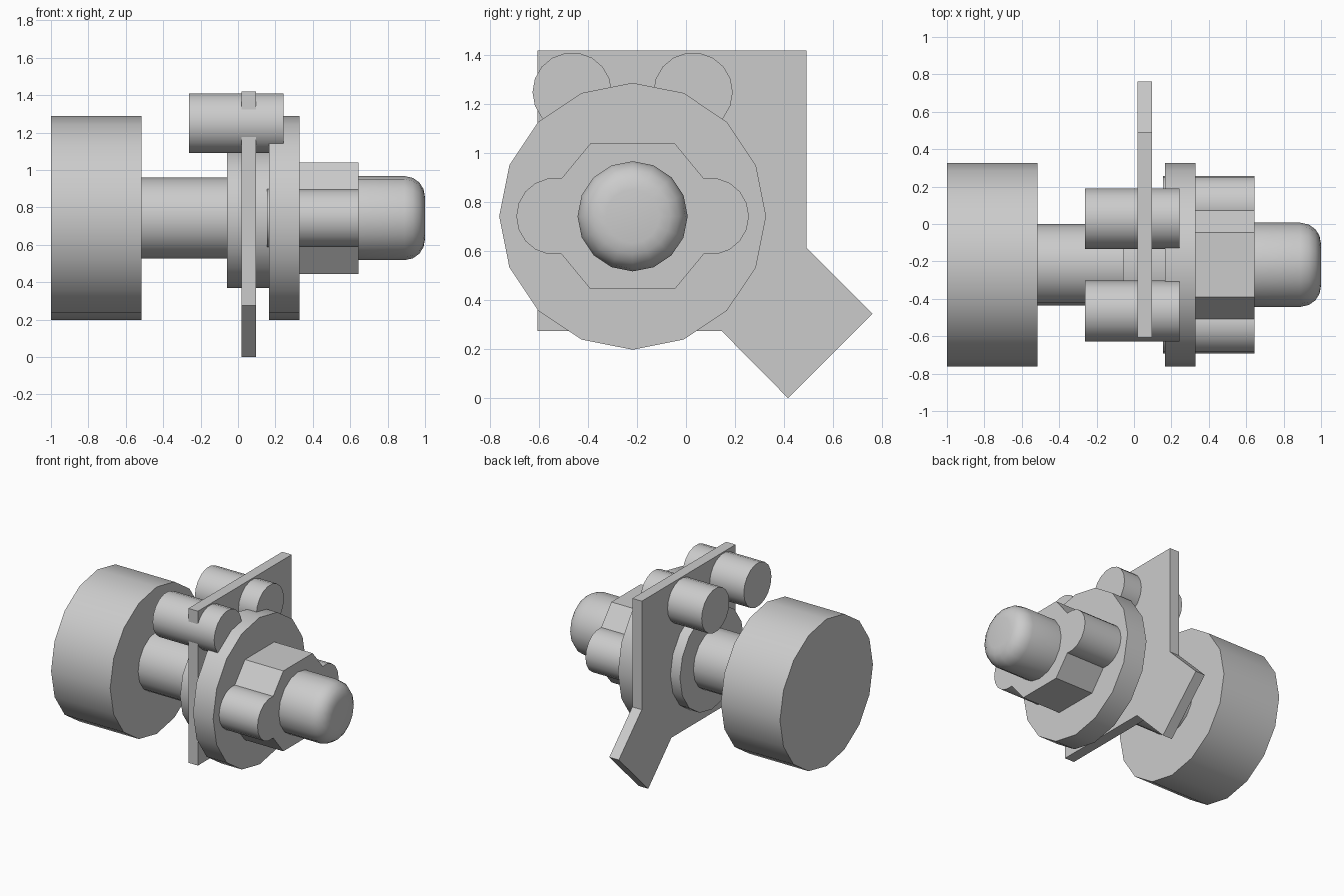
import bpy, bmesh, math
from mathutils import Vector

cube = bpy.data.objects.get("Cube")
if cube:
    bpy.data.objects.remove(cube, do_unlink=True)

grey = bpy.data.materials.new("light grey")
grey.use_nodes = True
colour = (0.6, 0.6, 0.6, 1)
grey.diffuse_color = colour
grey.node_tree.nodes["Principled BSDF"].inputs["Base Color"].default_value = colour

AXIS_Y, AXIS_Z = -0.218, 0.743


def finish(name, bm, smooth=True):
    bmesh.ops.recalc_face_normals(bm, faces=bm.faces)
    mesh = bpy.data.meshes.new(name)
    bm.to_mesh(mesh)
    bm.free()
    mesh.materials.append(grey)
    ob = bpy.data.objects.new(name, mesh)
    bpy.context.collection.objects.link(ob)
    if smooth:
        bpy.ops.object.select_all(action='DESELECT')
        ob.select_set(True)
        bpy.context.view_layer.objects.active = ob
        bpy.ops.object.shade_smooth_by_angle(angle=math.radians(35))
    return ob


def prism(name, outline, x0, x1, smooth=False):
    """Extrude a (y, z) outline along x."""
    bm = bmesh.new()
    face = bm.faces.new([bm.verts.new((x0, y, z)) for y, z in outline])
    out = bmesh.ops.extrude_face_region(bm, geom=[face])
    moved = [v for v in out["geom"] if isinstance(v, bmesh.types.BMVert)]
    bmesh.ops.translate(bm, verts=moved, vec=Vector((x1 - x0, 0, 0)))
    return finish(name, bm, smooth)


def cylinder(name, x0, x1, r, y=AXIS_Y, z=AXIS_Z, sides=16):
    ring = [(y + r * math.cos(i * math.tau / sides),
             z + r * math.sin(i * math.tau / sides)) for i in range(sides)]
    return prism(name, ring, x0, x1, True)


# Parts strung along the main axis
cylinder("wheel", -1, -0.515, 0.545)
cylinder("shaft", -0.515, 0.02, 0.217)
cylinder("collar", -0.06, 0.17, 0.375)
cylinder("flange", 0.165, 0.33, 0.545)

# Six-sided hub with a rounded lug on each side
hub = [(0.418, 0), (0.172, 0.298), (-0.172, 0.298),
       (-0.418, 0), (-0.172, -0.298), (0.172, -0.298)]
prism("hub", [(AXIS_Y + y, AXIS_Z + z) for y, z in hub], 0.33, 0.645)
for side, label in ((-1, "front"), (1, "back")):
    cylinder(label + "_lug", 0.155, 0.645, 0.157, AXIS_Y + side * 0.318, sides=18)
    cylinder(label + "_roller", -0.262, 0.243, 0.162,
             AXIS_Y + side * 0.247, 1.25, 18)

# Rounded end cap, spun from a profile of (x, radius)
profile = [(0.64, 0), (0.64, 0.225), (0.89, 0.225), (0.935, 0.215),
           (0.97, 0.19), (0.992, 0.155), (1, 0.11), (1, 0)]
bm = bmesh.new()
verts = [bm.verts.new((x, AXIS_Y, AXIS_Z + r)) for x, r in profile]
edges = [bm.edges.new(pair) for pair in zip(verts, verts[1:])]
bmesh.ops.spin(bm, geom=verts + edges, cent=(0, AXIS_Y, AXIS_Z), axis=(1, 0, 0),
               angle=math.tau, steps=16, use_merge=True)
bmesh.ops.remove_doubles(bm, verts=bm.verts, dist=0.0005)
finish("end_cap", bm)

# Mounting plate with a diagonal tab at the lower back corner
prism("mounting_plate",
      [(-0.607, 1.42), (0.492, 1.42), (0.492, 0.615), (0.762, 0.345),
       (0.417, 0), (0.145, 0.275), (-0.607, 0.275)], 0.018, 0.096)
